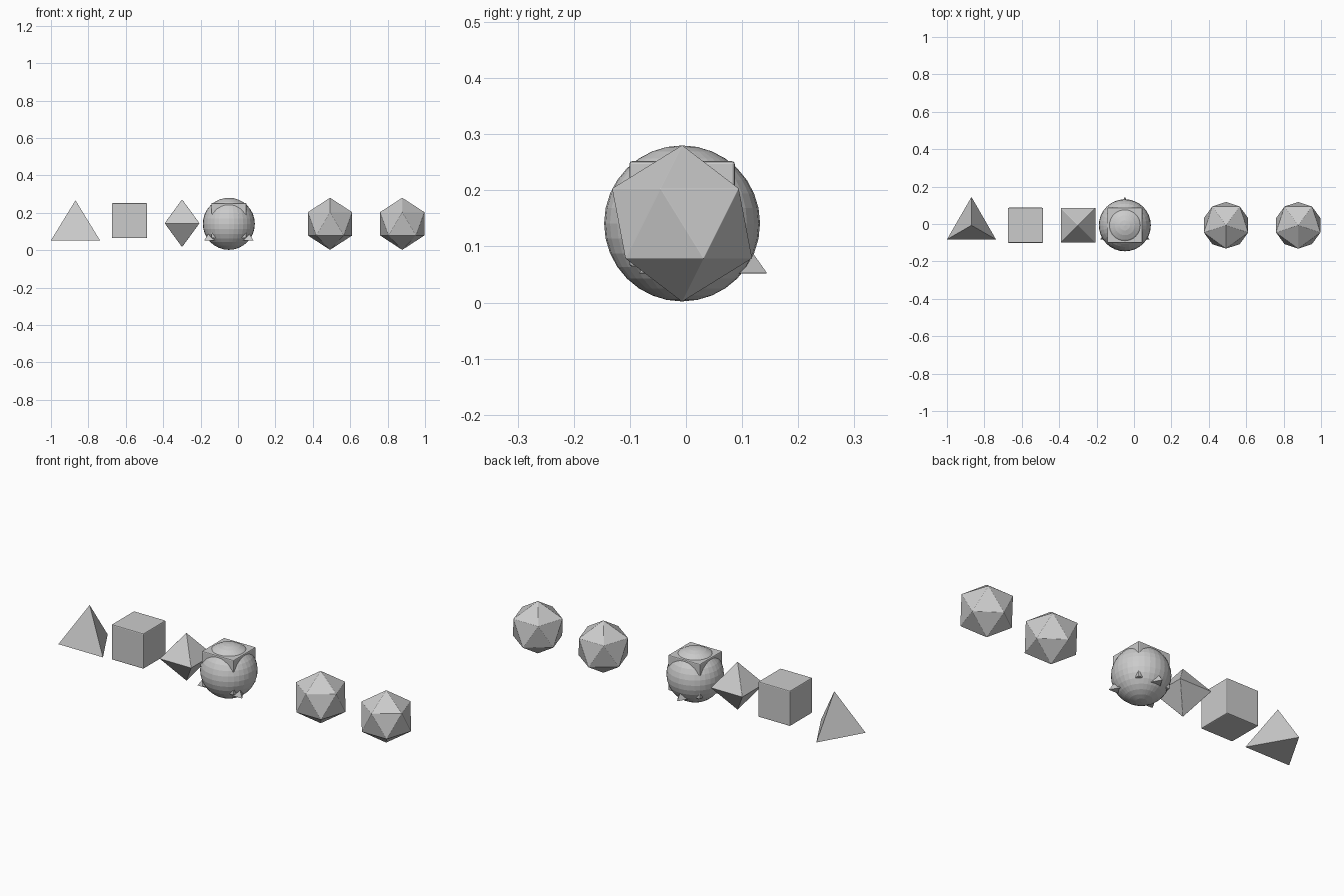
import bpy, bmesh
from math import radians, sin, cos, pi, sqrt
from mathutils import Matrix, Vector

if "Cube" in bpy.data.objects:
    bpy.data.objects.remove(bpy.data.objects["Cube"])

Y = -0.007          # common depth of the row
ZC = 0.141          # height of the round parts' centres


def make(name, bm, loc, bevel=0.0):
    """Turn a bmesh into a flat shaded, slightly softened object."""
    if bevel:
        bmesh.ops.bevel(bm, geom=bm.edges[:], offset=bevel, segments=2,
                        profile=0.5, affect='EDGES')
    bmesh.ops.recalc_face_normals(bm, faces=bm.faces[:])
    me = bpy.data.meshes.new(name)
    bm.to_mesh(me)
    bm.free()
    ob = bpy.data.objects.new(name, me)
    ob.location = loc
    bpy.context.collection.objects.link(ob)
    return ob


def hull(points):
    bm = bmesh.new()
    for p in points:
        bm.verts.new(p)
    bmesh.ops.convex_hull(bm, input=bm.verts[:])
    return bm


def four_sided(name, x):
    edge = 0.264
    r, h = edge / sqrt(3), edge * sqrt(2 / 3)
    pts = [(r * cos(pi / 2 + i * 2 * pi / 3), r * sin(pi / 2 + i * 2 * pi / 3), 0)
           for i in range(3)]
    make(name, hull(pts + [(0, 0, h)]), (x, Y, 0.052), 0.0012)


def six_sided(name, x):
    bm = bmesh.new()
    bmesh.ops.create_cube(bm, size=0.188)
    make(name, bm, (x, Y, 0.158), 0.005)


def eight_sided(name, x):
    s, h = 0.093, 0.1275
    pts = [(a * s, b * s, 0) for a in (-1, 1) for b in (-1, 1)]
    make(name, hull(pts + [(0, 0, h), (0, 0, -h)]), (x, Y, 0.144), 0.0015)


def twenty_sided(name, x):
    bm = bmesh.new()
    bmesh.ops.create_icosphere(bm, subdivisions=1, radius=0.1395)
    bmesh.ops.rotate(bm, verts=bm.verts[:], matrix=Matrix.Rotation(radians(-90), 3, 'Z'))
    make(name, bm, (x, Y, ZC), 0.0008)


# Row of separate dice
four_sided("four_sided_die", -0.869)
six_sided("six_sided_die", -0.58)
eight_sided("eight_sided_die", -0.299)
twenty_sided("twenty_sided_die_inner", 0.492)
twenty_sided("twenty_sided_die_outer", 0.878)

# Ball with a pyramid and a cube poking through it
BX = -0.049
ball = bmesh.new()
bmesh.ops.create_uvsphere(ball, u_segments=32, v_segments=16, radius=0.139)
make("ball", ball, (BX, Y, ZC))
four_sided("ball_pyramid", BX)
six_sided("ball_cube", BX)
